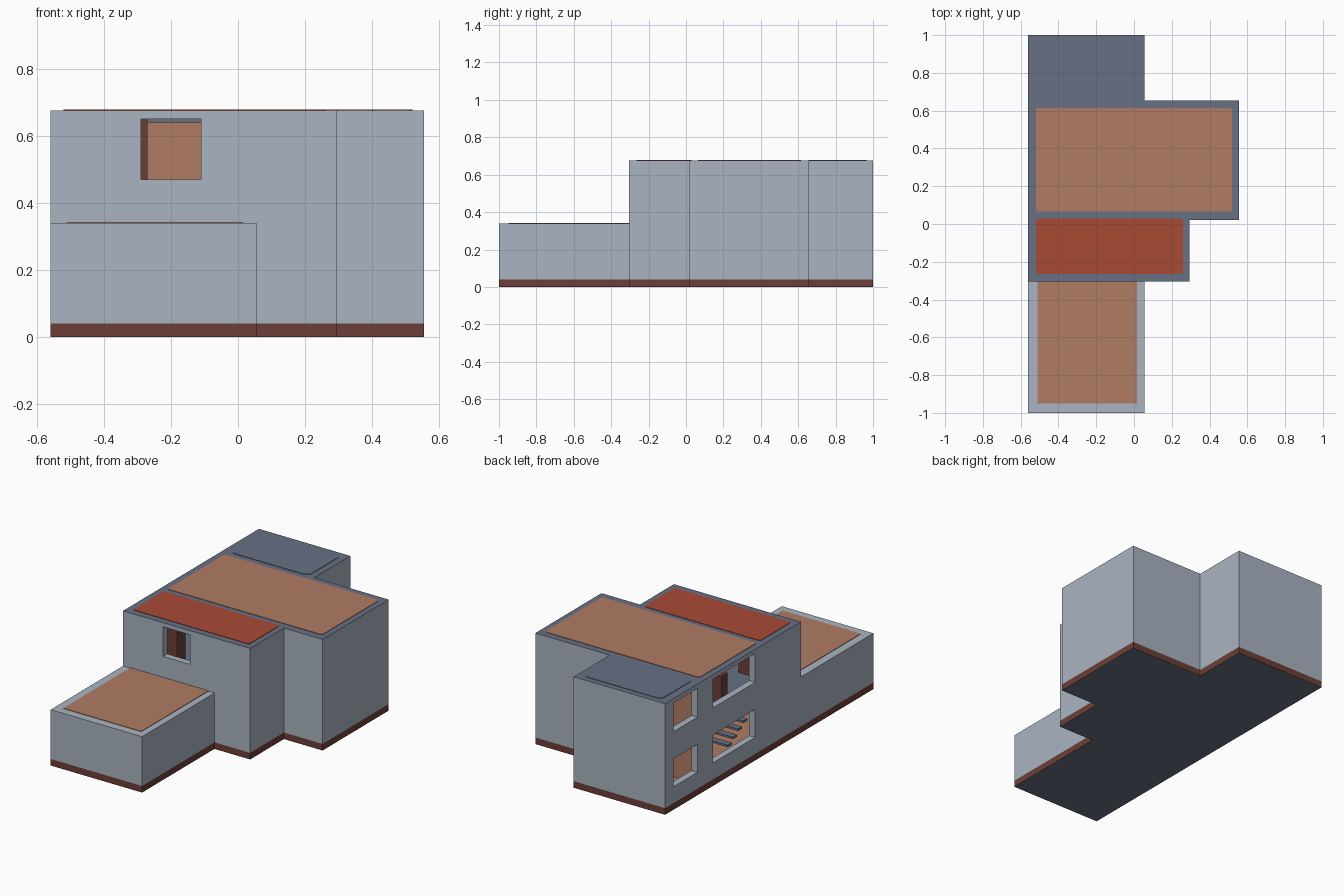
import bpy, bmesh, math

cube = bpy.data.objects.get("Cube")
if cube:
    bpy.data.objects.remove(cube, do_unlink=True)


def colour(name, r, g, b):
    lin = [((c / 255 + 0.055) / 1.055) ** 2.4 for c in (r, g, b)] + [1]
    m = bpy.data.materials.new(name)
    m.use_nodes = True
    m.diffuse_color = lin
    bsdf = next(n for n in m.node_tree.nodes if n.type == 'BSDF_PRINCIPLED')
    bsdf.inputs["Base Color"].default_value = lin
    bsdf.inputs["Roughness"].default_value = 0.9
    return m


WALL = colour("pale grey", 170, 180, 193)
CLAY = colour("clay brown", 176, 124, 100)
RED = colour("brick red", 170, 74, 53)
SLATE = colour("slate blue", 103, 113, 132)
DARK = colour("dark maroon", 108, 63, 56)


def rect(x0, x1, y0, y1):
    return [(x0, y0), (x1, y0), (x1, y1), (x0, y1)]


def rounded(x0, x1, y0, y1, r):
    """Rectangle outline with rounded corners."""
    pts = []
    for i, (cx, cy) in enumerate(rect(x0 + r, x1 - r, y0 + r, y1 - r)):
        for k in range(5):
            a = math.pi + (i + k / 4) * math.pi / 2
            pts.append((cx + r * math.cos(a), cy + r * math.sin(a)))
    return pts


def prism(name, shapes, side, bottom=None, top=None):
    """Extrude outlines given as (points, z0, z1), coloured by face direction."""
    bm = bmesh.new()
    for pts, z0, z1 in shapes:
        low = [bm.verts.new((x, y, z0)) for x, y in pts]
        high = [bm.verts.new((x, y, z1)) for x, y in pts]
        bm.faces.new(low[::-1])
        bm.faces.new(high)
        for i in range(len(pts)):
            j = (i + 1) % len(pts)
            bm.faces.new((low[i], low[j], high[j], high[i]))
    bm.normal_update()
    for f in bm.faces:
        f.material_index = 1 if f.normal.z < -0.5 else 2 if f.normal.z > 0.5 else 0
    mesh = bpy.data.meshes.new(name)
    bm.to_mesh(mesh)
    bm.free()
    for m in (side, bottom or side, top or side):
        mesh.materials.append(m)
    ob = bpy.data.objects.new(name, mesh)
    bpy.context.scene.collection.objects.link(ob)
    return ob


def cut(target, cutter):
    """Subtract the cutter, keep its colours, then discard it."""
    cutter.hide_render = True
    mod = target.modifiers.new("cut", 'BOOLEAN')
    mod.operation = 'DIFFERENCE'
    mod.solver = 'EXACT'
    mod.material_mode = 'TRANSFER'
    mod.object = cutter
    deps = bpy.context.evaluated_depsgraph_get()
    mesh = bpy.data.meshes.new_from_object(target.evaluated_get(deps))
    target.modifiers.clear()
    target.data = mesh
    bpy.data.objects.remove(cutter, do_unlink=True)


# Main footprint, plinth and walls
L, PLINTH, FLOOR, TOP = -0.56, 0.04, 0.34, 0.675
house = [(L, -0.305), (0.295, -0.305), (0.295, 0.02), (0.555, 0.02),
         (0.555, 0.655), (0.055, 0.655), (0.055, 1), (L, 1)]
annex = rect(L, 0.055, -1, -0.305)
prism("house_plinth", [(house, 0, PLINTH)], DARK, SLATE)
prism("annex_plinth", [(annex, 0, PLINTH)], DARK, SLATE)
prism("annex_walls", [(annex, PLINTH, FLOOR)], WALL)
walls = prism("house_walls", [(house, PLINTH, TOP)], WALL)

# Hollow rooms on two storeys
main_room = [(-0.52, -0.265), (0.255, -0.265), (0.255, 0.06),
             (0.515, 0.06), (0.515, 0.615), (-0.52, 0.615)]
back_room = rect(-0.52, 0.015, 0.655, 0.96)
for z0, z1, floor in ((0.05, 0.32, CLAY), (0.36, 0.66, SLATE)):
    cut(walls, prism("room_cutter", [(main_room, z0, z1), (back_room, z0, z1)],
                     CLAY, floor, SLATE))

# Window openings
openings = [(rect(-0.29, -0.11, -0.35, -0.25), 0.47, 0.65)]
for z0, z1 in ((0.14, 0.31), (0.475, 0.65)):
    for y0, y1 in ((0.135, 0.54), (0.69, 0.92)):
        openings.append((rect(-0.6, -0.5, y0, y1), z0, z1))
cut(walls, prism("window_cutter", openings, WALL))

# Coloured roof panels
H = 0.003
prism("roof_panel_red", [(rounded(-0.52, 0.26, -0.265, 0.03, 0.015), TOP, TOP + H)], RED)
prism("roof_panel_main", [(rounded(-0.52, 0.52, 0.065, 0.615, 0.015), TOP, TOP + H)], CLAY)
prism("roof_panel_back", [(rounded(-0.51, 0.015, 0.655, 0.965, 0.035), TOP, TOP + H)], SLATE)
prism("roof_panel_annex", [(rect(-0.51, 0.015, -0.95, -0.305), FLOOR, FLOOR + H)], CLAY)

# Interior fittings
prism("room_post", [(rect(-0.34, -0.27, -0.2, -0.12), 0.36, 0.655)], DARK)
prism("cabinet", [(rect(-0.42, -0.36, 0.2, 0.26), 0.36, 0.52)], DARK)
prism("ceiling_trim", [(rect(-0.5, 0.5, 0.605, 0.615), 0.64, 0.66)], SLATE)
for i in range(4):
    y = 0.16 - i * 0.05
    z = 0.08 + i * 0.03
    prism(f"stair_step_{i + 1}", [(rect(-0.42, -0.26, y, y + 0.04), z - 0.012, z)], SLATE)
